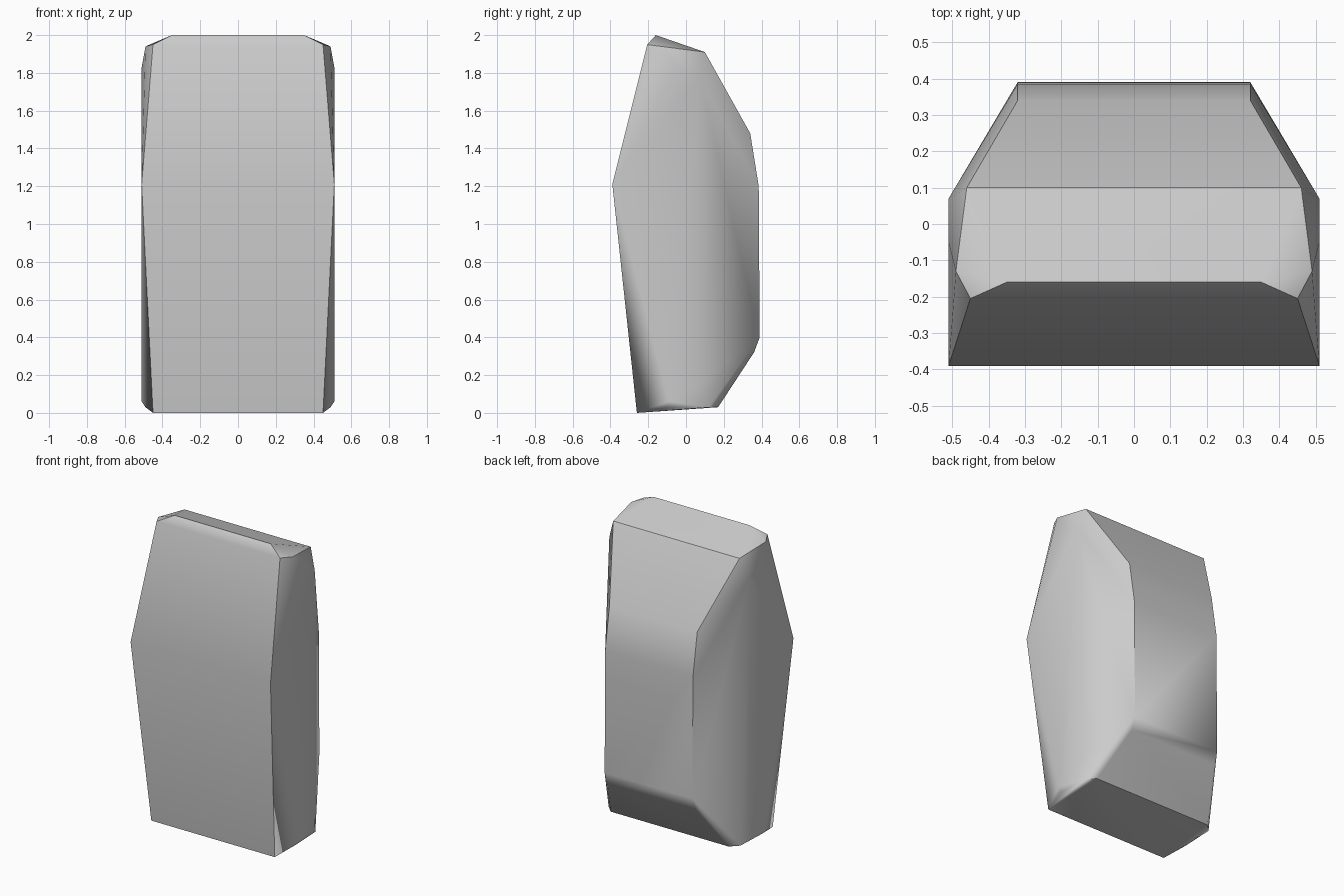
import bpy
import bmesh
import math

cube = bpy.data.objects.get("Cube")
if cube:
    bpy.data.objects.remove(cube, do_unlink=True)


def make_material(name, colour):
    mat = bpy.data.materials.new(name)
    mat.use_nodes = True
    mat.diffuse_color = colour
    bsdf = next(n for n in mat.node_tree.nodes if n.type == "BSDF_PRINCIPLED")
    bsdf.inputs["Base Color"].default_value = colour
    bsdf.inputs["Roughness"].default_value = 0.8
    return mat


# Corners of one half of the chiselled block
front = [(.45, -.26, 0), (.51, -.39, 1.21), (.45, -.205, 1.95)]
top = [(.35, -.16, 2), (.49, -.13, 1.94), (.46, .1, 1.91)]
side = [(.51, -.09, .06), (.51, .07, .15), (.51, .07, 1.78), (.51, -.05, 1.83)]
back = [(.32, .34, 1.48), (.32, .385, 1.2), (.32, .39, .4), (.32, .36, .32)]
base = [(.49, -.1, .03), (.48, .12, .03), (.43, .17, .03)]

# Mirror the corners and wrap them in a convex skin
bm = bmesh.new()
for x, y, z in front + top + side + back + base:
    for s in (1, -1):
        bm.verts.new((s * x, y, z))
hull = bmesh.ops.convex_hull(bm, input=bm.verts[:])
loose = [v for v in bm.verts if not v.link_faces]
bmesh.ops.delete(bm, geom=loose, context="VERTS")
bmesh.ops.dissolve_limit(bm, angle_limit=math.radians(1),
                         verts=bm.verts[:], edges=bm.edges[:])
bmesh.ops.recalc_face_normals(bm, faces=bm.faces[:])

mesh = bpy.data.meshes.new("stone_block")
bm.to_mesh(mesh)
bm.free()
mesh.materials.append(make_material("stone grey", (.6, .6, .6, 1)))
block = bpy.data.objects.new("stone_block", mesh)
bpy.context.collection.objects.link(block)

# Soft shading over shallow creases, crisp on the steep ones
bpy.ops.object.select_all(action="DESELECT")
block.select_set(True)
bpy.context.view_layer.objects.active = block
bpy.ops.object.shade_smooth_by_angle(angle=math.radians(38))
weighted = block.modifiers.new("weighted_normals", "WEIGHTED_NORMAL")
weighted.keep_sharp = True
